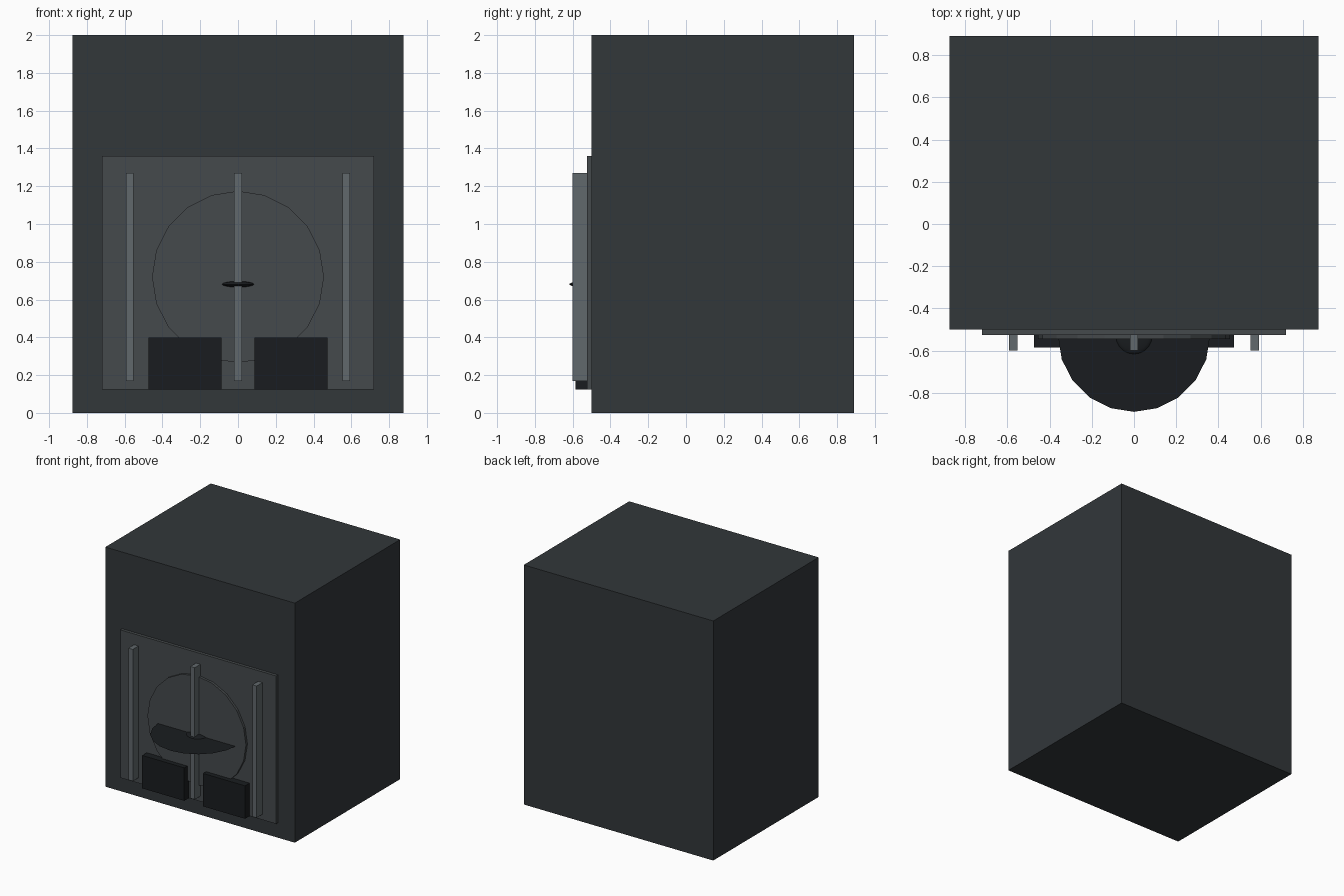
import bpy, math

if "Cube" in bpy.data.objects:
    bpy.data.objects.remove(bpy.data.objects["Cube"])

def material(name, rgb, alpha=1.0):
    m = bpy.data.materials.new(name)
    m.diffuse_color = (*rgb, alpha)
    m.use_nodes = True
    m.node_tree.nodes["Principled BSDF"].inputs["Base Color"].default_value = m.diffuse_color
    return m

CASE = material("dark_casing", (0.032, 0.038, 0.042))
PANE = material("smoked_pane", (0.06, 0.068, 0.073))
RAIL = material("metal_rail", (0.12, 0.14, 0.15))
BLACK = material("black_trim", (0.010, 0.012, 0.014))

def finish(name, mat):
    ob = bpy.context.object
    ob.name = name
    ob.data.materials.append(mat)
    bpy.ops.object.transform_apply(location=False, rotation=True, scale=True)
    return ob

def box(name, x, y, z, mat):
    """Box from (min, max) pairs on each axis."""
    centre = [(a + b) / 2 for a, b in (x, y, z)]
    bpy.ops.mesh.primitive_cube_add(size=1, location=centre)
    bpy.context.object.scale = [b - a for a, b in (x, y, z)]
    return finish(name, mat)

# Main casing and front panel
box("casing", (-0.875, 0.875), (-0.5, 0.89), (0, 2), CASE)
box("front_panel", (-0.72, 0.72), (-0.525, -0.5), (0.125, 1.36), PANE)

# Vertical rails
for i, x in enumerate((-0.572, 0, 0.572)):
    box(f"rail_{i + 1}", (x - 0.02, x + 0.02), (-0.6, -0.52), (0.17, 1.27), RAIL)

# Lower blocks, left and right
for side, name in ((-1, "left_block"), (1, "right_block")):
    c = side * 0.281
    box(name, (c - 0.194, c + 0.194), (-0.585, -0.505), (0.125, 0.4), BLACK)

# Round plate on the panel
bpy.ops.mesh.primitive_cylinder_add(vertices=20, radius=0.455, depth=0.03,
                                    location=(0, -0.53, 0.72),
                                    rotation=(math.pi / 2, 0, 0))
finish("round_plate", PANE)

# Thin horizontal shelf disc, half of it inside the casing
bpy.ops.mesh.primitive_circle_add(vertices=20, radius=0.36, fill_type='NGON',
                                  location=(0, -0.53, 0.683))
finish("shelf_disc", BLACK)

# Flattened hub at the middle of the disc
bpy.ops.mesh.primitive_uv_sphere_add(segments=20, ring_count=10, radius=0.088,
                                     location=(0, -0.53, 0.681))
bpy.context.object.scale = (1, 1, 0.18)
finish("disc_hub", BLACK)
bpy.ops.object.shade_smooth_by_angle()
